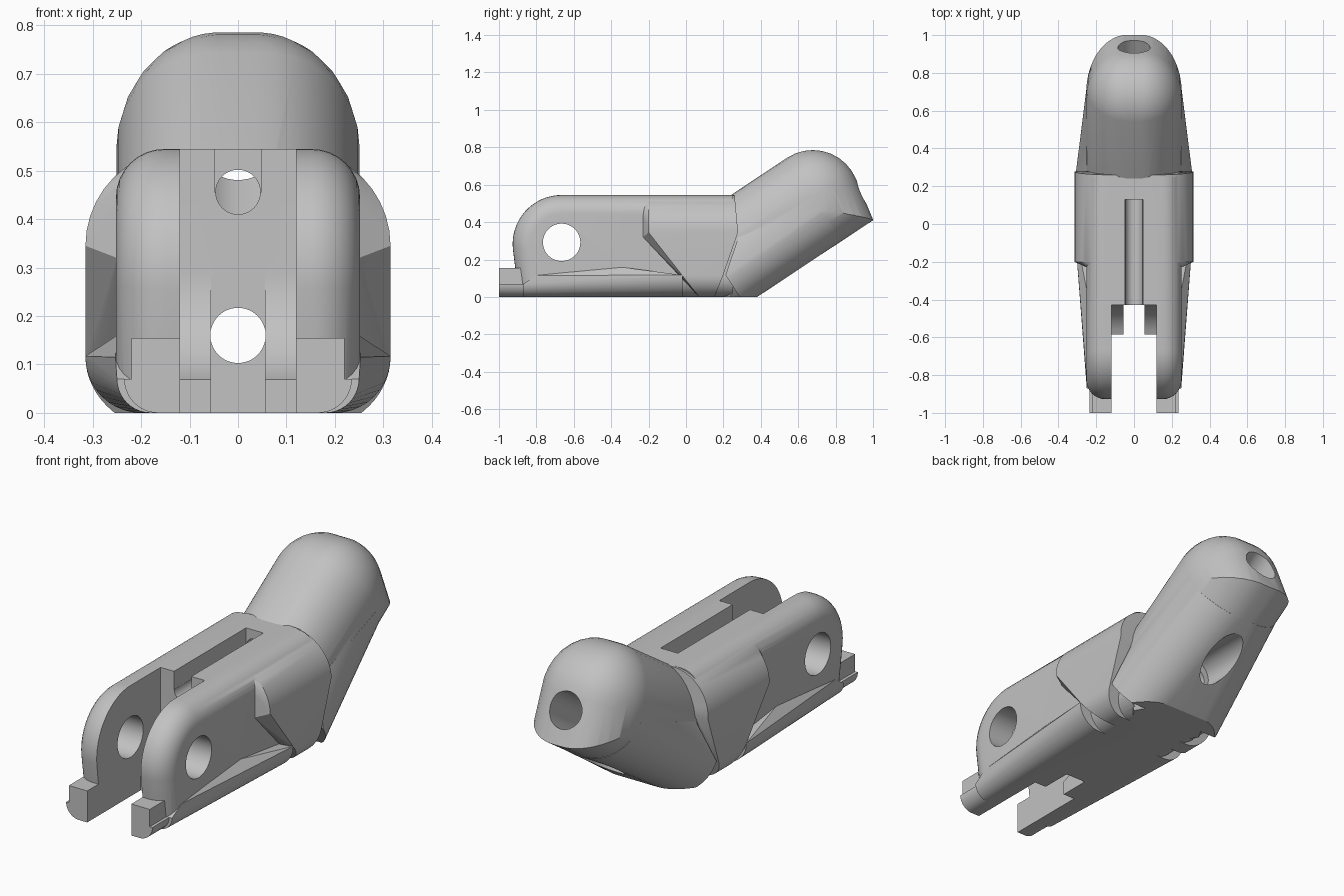
import bpy, bmesh, math
from mathutils import Vector

cube = bpy.data.objects.get("Cube")
if cube:
    bpy.data.objects.remove(cube, do_unlink=True)

grey = bpy.data.materials.new("plain_grey")
grey.use_nodes = True
colour = (0.54, 0.54, 0.54, 1)
grey.diffuse_color = colour
grey.node_tree.nodes["Principled BSDF"].inputs["Base Color"].default_value = colour

# Tilted frame of the fingertip: along its length and across its thickness
TILT = math.radians(33.5)
ALONG = Vector((0, math.cos(TILT), math.sin(TILT)))
UP = Vector((0, -math.sin(TILT), math.cos(TILT)))


def finish(name, bm):
    bmesh.ops.recalc_face_normals(bm, faces=bm.faces)
    mesh = bpy.data.meshes.new(name)
    bm.to_mesh(mesh)
    bm.free()
    mesh.materials.append(grey)
    obj = bpy.data.objects.new(name, mesh)
    bpy.context.collection.objects.link(obj)
    return obj


def hull(name, points):
    bm = bmesh.new()
    for p in points:
        bm.verts.new(p)
    bmesh.ops.remove_doubles(bm, verts=bm.verts, dist=1e-4)
    res = bmesh.ops.convex_hull(bm, input=bm.verts)
    junk = {g for g in res["geom_interior"] + res["geom_unused"]
            if isinstance(g, bmesh.types.BMVert)}
    bmesh.ops.delete(bm, geom=list(junk), context="VERTS")
    bmesh.ops.dissolve_limit(bm, angle_limit=0.002, verts=bm.verts, edges=bm.edges)
    return finish(name, bm)


def prism(name, profile, half):
    """Side profile of (y, z) points extruded across x."""
    bm = bmesh.new()
    face = bm.faces.new([bm.verts.new((-half, y, z)) for y, z in profile])
    geom = bmesh.ops.extrude_face_region(bm, geom=[face])["geom"]
    moved = [g for g in geom if isinstance(g, bmesh.types.BMVert)]
    bmesh.ops.translate(bm, verts=moved, vec=(2 * half, 0, 0))
    return finish(name, bm)


def box(name, half, y0, y1, z0, z1):
    return prism(name, [(y0, z0), (y1, z0), (y1, z1), (y0, z1)], half)


def rod(name, a, b, radius):
    a, b = Vector(a), Vector(b)
    turn = (b - a).to_track_quat("Z", "Y")
    ring = [turn @ Vector((radius * math.cos(t), radius * math.sin(t), 0))
            for t in (math.tau * i / 48 for i in range(48))]
    return hull(name, [p + v for p in (a, b) for v in ring])


def section(half, low, high, r_low, r_high, steps=10):
    """Rounded cross-section as (x, height) points."""
    pts = []
    for i in range(steps + 1):
        t = math.pi / 2 * i / steps
        x, s = math.cos(t), math.sin(t)
        pts.append((half - r_low + r_low * x, low + r_low - r_low * s))
        pts.append((half - r_high + r_high * x, high - r_high + r_high * s))
    return pts + [(-x, h) for x, h in pts]


def tilted(shape, s):
    return [Vector((x, 0, 0)) + UP * h + ALONG * s for x, h in shape]


def upright(shape, y):
    return [Vector((x, y, z)) for x, z in shape]


def combine(target, tool, operation):
    mod = target.modifiers.new("combine", "BOOLEAN")
    mod.operation, mod.solver, mod.object = operation, "EXACT", tool
    bpy.context.view_layer.objects.active = target
    bpy.ops.object.modifier_apply(modifier=mod.name)
    bpy.data.objects.remove(tool, do_unlink=True)


# Hinge body with a round nose and rounded rims
AXLE_Y, AXLE_Z = -0.665, 0.292
points = []
for i in range(9):
    t = math.pi / 2 * i / 8
    x = 0.152 + 0.1 * math.sin(t)
    inset = 0.1 * (1 - math.cos(t))
    r = 0.262 - inset
    outline = [(AXLE_Y + r * math.cos(a), 0.283 + r * math.sin(a))
               for a in (math.radians(90 + 6 * k) for k in range(21))]
    outline += [(-0.894 + inset, inset), (0.25, inset), (0.25, 0.545 - inset)]
    points += [(s * x, y, z) for y, z in outline for s in (-1, 1)]
body = hull("finger_segment", points)

# Wide knuckle: chamfered front, slanted lower front and lower back
points = upright(section(0.25, 0.32, 0.53, 0, 0.1), -0.23)
for x, z in section(0.315, 0, 0.545, 0.115, 0.2):
    front = -0.2 + 0.18 * max((0.345 - z) / 0.23, 0)
    back = 0.26 + 0.02 * min((0.545 - z) / 0.22, 1) - 0.08 * max((0.32 - z) / 0.2, 0)
    points += [(x, front, z), (x, back, z)]
knuckle = hull("knuckle", points)

# Low tapering rail under the hinge, then its thin front foot and end stops
points = [(s * 0.25, -0.35, 0.16) for s in (-1, 1)]
for y, half, top, r in [(-0.87, 0.25, 0.07, 0.07), (-0.8, 0.253, 0.115, 0.11),
                        (-0.02, 0.315, 0.117, 0.115)]:
    points += upright(section(half, 0, top, r, 0), y)
rail = hull("lower_rail", points)
foot_shape = section(0.235, 0, 0.07, 0.07, 0)
foot = hull("front_foot", upright(foot_shape, -1) + upright(foot_shape, -0.8))
stops = box("end_stops", 0.22, -1, -0.86, 0.05, 0.155)

# Fingertip: domed envelope trimmed by a round-bottomed bar
points = []
dome = ALONG * 0.862 + UP * 0.072
for centre in (dome, dome - ALONG * 0.5, dome - UP * 0.5 - ALONG * 0.095,
               dome - UP * 0.5 - ALONG * 0.5):
    for i in range(17):
        lat = math.pi * (i / 16 - 0.5)
        for k in range(32):
            lon = math.tau * (k + 0.5) / 32
            side = math.cos(lat) * math.cos(lon)
            x = 0.215 * side + math.copysign(0.037, side)
            points.append(centre + Vector((x, 0, 0)) + 0.25 * (
                ALONG * math.cos(lat) * math.sin(lon) + UP * math.sin(lat)))
tip = hull("fingertip", points)
bar = section(0.255, -0.21, 0.5, 0.23, 0, 16)
combine(tip, hull("tip_trim", tilted(bar, 0.1) + tilted(bar, 1.4)), "INTERSECT")

# Flared underside from knuckle to fingertip, with a sloping shelf on each side
points = [(s * 0.25, 0.28, 0.32) for s in (-1, 1)]
points += tilted(section(0.315, -0.21, -0.02, 0.19, 0, 16), 0.24)
points += tilted(section(0.252, -0.21, 0.01, 0.22, 0, 16), 0.86)
flare = hull("tip_flare", points)
combine(tip, flare, "UNION")
combine(tip, box("floor_trim", 1, -1, 2, 0, 2), "INTERSECT")

for part in (knuckle, rail, foot, stops, tip):
    combine(body, part, "UNION")

# Hinge gap with a concave inner end
gap = [(-1.1, 0.7), (-0.43, 0.7)]
for i in range(13):
    a = -math.radians(70) * i / 12
    gap.append((AXLE_Y + 0.235 * math.cos(a), 0.29 + 0.235 * math.sin(a)))
gap += [(-0.585, -0.1), (-1.1, -0.1)]

# Openings: gap, notch, top groove, axle hole and cord channels
tip_hole = Vector((0, 0.93, 0.555))
cutters = [
    prism("hinge_gap", gap, 0.12),
    box("notch", 0.056, -0.7, -0.43, -0.1, 0.6),
    box("top_groove", 0.047, -0.6, 0.13, 0.455, 0.7),
    rod("axle_hole", (-0.5, AXLE_Y, AXLE_Z), (0.5, AXLE_Y, AXLE_Z), 0.1),
    rod("lower_channel", (0, -0.55, 0.16), (0, 0.6, 0.16), 0.057),
    rod("channel_mouth", (0, 0.45, 0.175), (0, 1.1, 0.175), 0.082),
    rod("upper_channel", (0, -0.55, 0.456), (0, 0.78, 0.456), 0.046),
    rod("tip_channel", tip_hole + ALONG * 0.2, tip_hole - ALONG * 0.32, 0.085),
]
for cutter in cutters:
    combine(body, cutter, "DIFFERENCE")

bpy.ops.object.select_all(action="DESELECT")
body.select_set(True)
bpy.context.view_layer.objects.active = body
bpy.ops.object.shade_smooth_by_angle(angle=math.radians(30))
